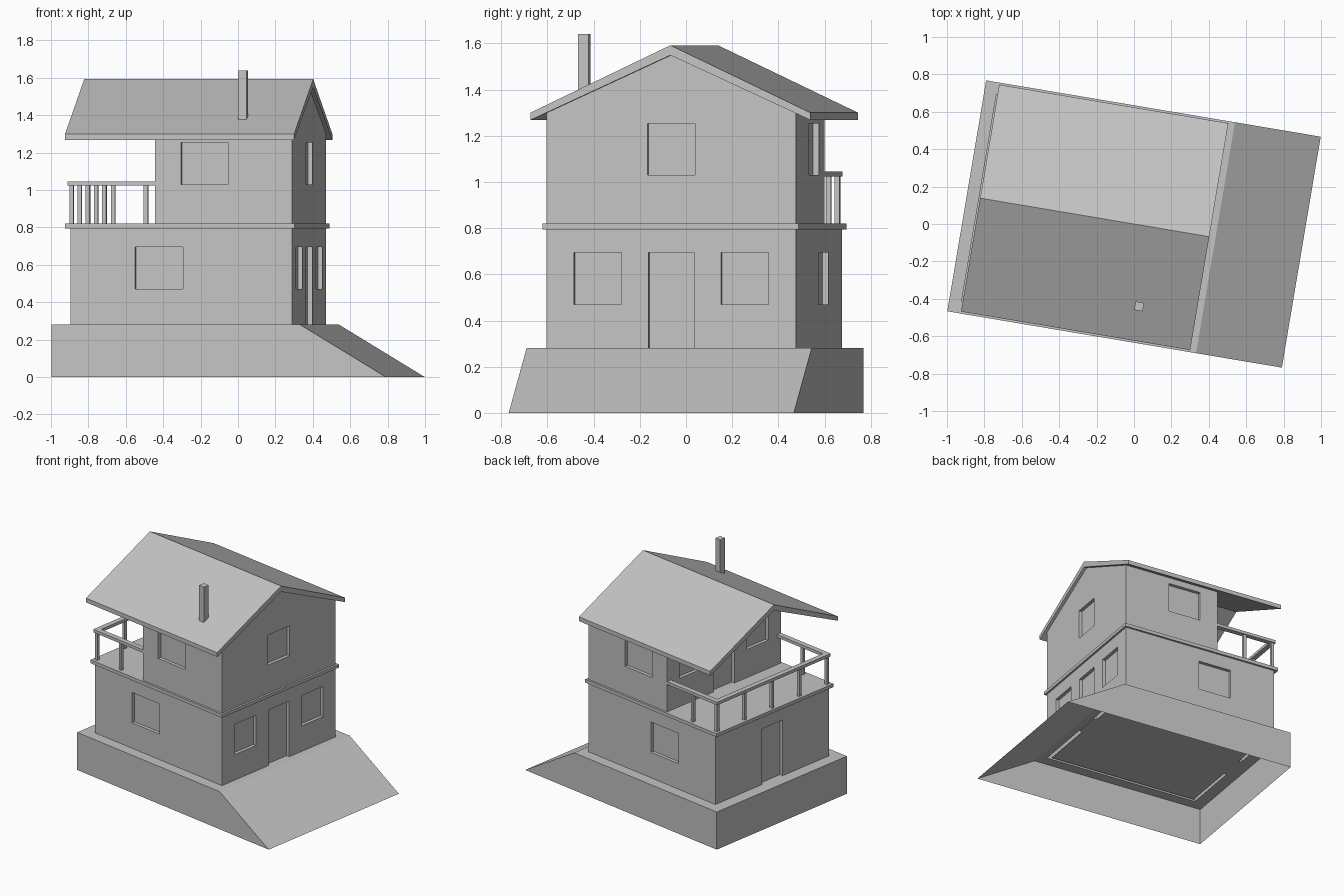
import bpy, bmesh, math
from mathutils import Vector

if "Cube" in bpy.data.objects:
    bpy.data.objects.remove(bpy.data.objects["Cube"])

TURN = math.radians(-9.55)   # whole building is turned on its plot
BASE_Z, FLOOR_Z, SLAB_Z = 0.28, 0.795, 0.82
WALL_L, WALL_R, WALL_V = -0.817, 0.386, 0.547
UPPER_L = -0.359
RECESS = 0.025

plaster = bpy.data.materials.new("plain_grey")
plaster.use_nodes = True
grey = (0.55, 0.55, 0.55, 1)
plaster.diffuse_color = grey
plaster.node_tree.nodes["Principled BSDF"].inputs["Base Color"].default_value = grey


def finish(name, bm, recalc=True):
    if recalc:
        bmesh.ops.recalc_face_normals(bm, faces=bm.faces)
    mesh = bpy.data.meshes.new(name)
    bm.to_mesh(mesh)
    bm.free()
    mesh.materials.append(plaster)
    ob = bpy.data.objects.new(name, mesh)
    ob.rotation_euler.z = TURN
    bpy.context.collection.objects.link(ob)
    return ob


def prism(name, profile, axis, a, b):
    """Extrude a 2D profile (other axis, z) along x or y from a to b."""
    bm = bmesh.new()
    place = (lambda p, t: (t, p[0], p[1])) if axis == "x" else (lambda p, t: (p[0], t, p[1]))
    face = bm.faces.new([bm.verts.new(place(p, a)) for p in profile])
    out = bmesh.ops.extrude_face_region(bm, geom=[face])
    moved = [g for g in out["geom"] if isinstance(g, bmesh.types.BMVert)]
    shift = Vector((b - a, 0, 0)) if axis == "x" else Vector((0, b - a, 0))
    bmesh.ops.translate(bm, verts=moved, vec=shift)
    return finish(name, bm)


def box(name, x0, x1, y0, y1, z0, z1):
    return prism(name, [(y0, z0), (y1, z0), (y1, z1), (y0, z1)], "x", x0, x1)


def recess(wall, boxes):
    """Cut shallow openings into a wall block and bake the result."""
    for spec in boxes:
        cutter = box("opening_cutter", *spec)
        cutter.hide_render = True
        mod = wall.modifiers.new("opening", "BOOLEAN")
        mod.operation, mod.solver, mod.object = "DIFFERENCE", "EXACT", cutter
        bpy.context.view_layer.update()
        deps = bpy.context.evaluated_depsgraph_get()
        mesh = bpy.data.meshes.new_from_object(wall.evaluated_get(deps))
        wall.modifiers.clear()
        wall.data = mesh
        bpy.data.objects.remove(cutter)


def end_opening(x, v0, v1, z0, z1):
    return (x - RECESS, x + RECESS, v0, v1, z0, z1)


def side_openings(u0, u1, z0, z1):
    return [(u0, u1, s * WALL_V - RECESS, s * WALL_V + RECESS, z0, z1) for s in (-1, 1)]


def door_and_windows(x, floor, z0, z1):
    return [end_opening(x, -0.1, 0.1, floor - 0.05, z1),
            end_opening(x, -0.427, -0.219, z0, z1),
            end_opening(x, 0.219, 0.427, z0, z1)]


# Plinth: open underneath, sloping on one end, with a gap where the walls stand
bm = bmesh.new()
def ring(x0, x1, v, z):
    return [bm.verts.new(p) for p in ((x0, -v, z), (x1, -v, z), (x1, v, z), (x0, v, z))]
foot = ring(-0.907, 0.907, 0.626, 0)
rim = ring(-0.907, 0.442, 0.626, BASE_Z)
hole = ring(WALL_L, WALL_R, WALL_V, BASE_Z)
for lower, upper in ((foot, rim), (rim, hole)):
    for i in range(4):
        j = (i + 1) % 4
        bm.faces.new((lower[i], lower[j], upper[j], upper[i]))
finish("plinth", bm, recalc=False)

# Ground floor plate and door sills
box("ground_floor", WALL_L + RECESS, WALL_R - RECESS, -WALL_V + RECESS,
    WALL_V - RECESS, BASE_Z - 0.004, BASE_Z)
for name, x in (("left_sill", WALL_L), ("right_sill", WALL_R - RECESS)):
    box(name, x, x + RECESS, -0.1, 0.1, BASE_Z - 0.004, BASE_Z)

# Lower storey, hollow from below
lower = box("lower_walls", WALL_L, WALL_R, -WALL_V, WALL_V, BASE_Z, FLOOR_Z)
recess(lower, door_and_windows(WALL_R, BASE_Z, 0.47, 0.695)
       + [end_opening(WALL_L, -0.1, 0.1, BASE_Z - 0.05, 0.695)]
       + side_openings(-0.466, -0.207, 0.47, 0.695))
bm = bmesh.new()
bm.from_mesh(lower.data)
bottom = [f for f in bm.faces if f.normal.z < -0.9 and f.calc_center_median().z < BASE_Z + 0.01]
bmesh.ops.delete(bm, geom=bottom, context="FACES")
bm.to_mesh(lower.data)
bm.free()

# Slab between storeys, also the balcony floor
box("floor_slab", -0.843, 0.401, -0.562, 0.562, FLOOR_Z, SLAB_Z)

# Upper storey with gables
EAVE_V, EAVE_Z, RIDGE_Z, SKIN = 0.615, 1.3, 1.592, 0.032
under_ridge = RIDGE_Z - 0.043
under_eave = EAVE_Z - SKIN
slope = (under_ridge - under_eave) / EAVE_V
wall_top = under_ridge - slope * WALL_V
upper = prism("upper_walls", [(-WALL_V, SLAB_Z), (WALL_V, SLAB_Z), (WALL_V, wall_top),
                              (0, under_ridge), (-WALL_V, wall_top)], "x", UPPER_L, WALL_R)
recess(upper, door_and_windows(UPPER_L, SLAB_Z, 1.03, 1.253)
       + [end_opening(WALL_R, -0.104, 0.104, 1.03, 1.253)]
       + side_openings(-0.217, 0.038, 1.03, 1.253))

# Roof and chimney
prism("roof", [(-EAVE_V, under_eave), (0, under_ridge), (EAVE_V, under_eave),
               (EAVE_V, EAVE_Z), (0, RIDGE_Z), (-EAVE_V, EAVE_Z)], "x", -0.834, 0.408)
box("chimney", 0.077, 0.123, -0.453, -0.407, 1.35, 1.64)

# Balcony railing
RAIL_U, RAIL_V, HALF, POST = -0.813, 0.528, 0.019, 0.011
box("balcony_end_rail", RAIL_U - HALF, RAIL_U + HALF, -RAIL_V - HALF, RAIL_V + HALF, 1.024, 1.046)
for name, s in (("front", -1), ("back", 1)):
    box(f"balcony_{name}_rail", RAIL_U + HALF, UPPER_L,
        s * RAIL_V - HALF, s * RAIL_V + HALF, 1.024, 1.046)
posts = [(RAIL_U, RAIL_V * (i - 2) / 2) for i in range(5)]
posts += [(-0.587, -RAIL_V), (-0.587, RAIL_V)]
for i, (u, v) in enumerate(posts):
    box(f"balcony_post_{i + 1}", u - POST, u + POST, v - POST, v + POST, SLAB_Z, 1.024)
